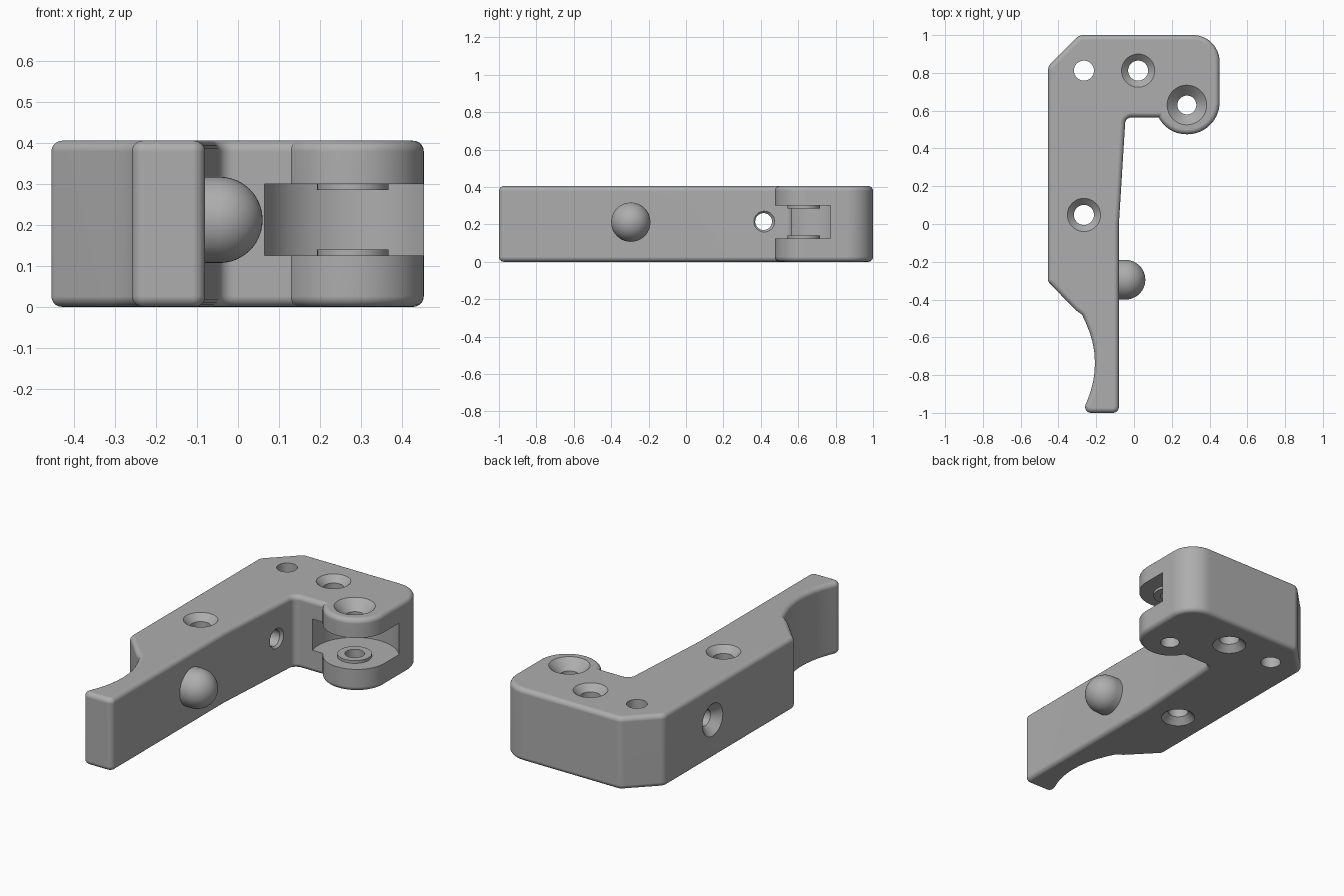
import bpy, bmesh, math
from mathutils import Vector, Matrix

if "Cube" in bpy.data.objects:
    bpy.data.objects.remove(bpy.data.objects["Cube"], do_unlink=True)

HEIGHT, ROUND = 0.405, 0.026

grey = bpy.data.materials.new("plain grey")
grey.use_nodes = True
grey.diffuse_color = (0.42, 0.42, 0.42, 1)
grey.node_tree.nodes["Principled BSDF"].inputs["Base Color"].default_value = grey.diffuse_color


def loft(name, rings, matrix=Matrix()):
    """Skin a stack of equal rings and cap both ends."""
    bm = bmesh.new()
    loops = [[bm.verts.new(matrix @ Vector(p)) for p in ring] for ring in rings]
    for low, high in zip(loops, loops[1:]):
        for i in range(len(low)):
            j = (i + 1) % len(low)
            bm.faces.new((low[i], low[j], high[j], high[i]))
    bm.faces.new(loops[0][::-1])
    bm.faces.new(loops[-1])
    bmesh.ops.recalc_face_normals(bm, faces=bm.faces)
    mesh = bpy.data.meshes.new(name)
    bm.to_mesh(mesh)
    bm.free()
    mesh.materials.append(grey)
    obj = bpy.data.objects.new(name, mesh)
    bpy.context.collection.objects.link(obj)
    return obj


def lathe(name, profile, centre, along_x=False, sides=48):
    """Turn (radius, position) pairs about a z or x axis."""
    matrix = Matrix.Translation(centre)
    if along_x:
        matrix = matrix @ Matrix.Rotation(math.pi / 2, 4, 'Y')
    turns = [2 * math.pi * i / sides for i in range(sides)]
    return loft(name, [[(r * math.cos(a), r * math.sin(a), t) for a in turns]
                       for r, t in profile], matrix)


def fillet(corners):
    """Replace each (x, y, radius) corner by an arc."""
    out = []
    for i, (x, y, r) in enumerate(corners):
        p = Vector((x, y))
        if r == 0:
            out.append(p)
            continue
        u = (Vector(corners[i - 1][:2]) - p).normalized()
        v = (Vector(corners[(i + 1) % len(corners)][:2]) - p).normalized()
        half = u.angle(v) / 2
        centre = p + (u + v).normalized() * r / math.sin(half)
        tangent = r / math.tan(half)
        start = (p + u * tangent - centre).normalized()
        end = (p + v * tangent - centre).normalized()
        steps = max(4, round((math.pi - 2 * half) / math.radians(6)))
        out += [centre + start.slerp(end, k / steps) * r for k in range(steps + 1)]
    return out


def inset(points, d):
    """Move a counterclockwise outline inwards with mitred corners."""
    out = []
    for i, p in enumerate(points):
        a = (p - points[i - 1]).normalized()
        b = (points[(i + 1) % len(points)] - p).normalized()
        na, nb = Vector((-a.y, a.x)), Vector((-b.y, b.x))
        out.append(p + (na + nb) * d / (1 + na.dot(nb)))
    return out


def combine(target, tool, operation):
    tool.hide_render = True
    mod = target.modifiers.new(operation, 'BOOLEAN')
    mod.operation, mod.solver, mod.object = operation, 'EXACT', tool
    bpy.context.view_layer.objects.active = target
    bpy.ops.object.modifier_apply(modifier=mod.name)
    bpy.data.objects.remove(tool, do_unlink=True)


def smooth(obj):
    bpy.ops.object.select_all(action='DESELECT')
    obj.select_set(True)
    bpy.context.view_layer.objects.active = obj
    bpy.ops.object.shade_smooth_by_angle(angle=math.radians(32))
    mod = obj.modifiers.new("even shading", 'WEIGHTED_NORMAL')
    mod.keep_sharp = True


# Lever body: filleted outline with rounded upper and lower rims
outline = fillet([
    (-0.08, -1, 0.032), (-0.08, 0, 0), (-0.045, 0.565, 0.035),
    (0.13, 0.565, 0), (0.178, 0.475, 0.165), (0.453, 0.475, 0.17),
    (0.453, 1, 0.14), (-0.29, 1, 0.05), (-0.455, 0.835, 0.05),
    (-0.455, -0.305, 0.03), (-0.31, -0.455, 0), (-0.275, -0.48, 0),
    (-0.16, -0.73, 0.5), (-0.275, -1, 0.032)])
steps = [math.pi / 2 * k / 5 for k in range(6)]
rim = [(ROUND * (1 - math.sin(a)), ROUND * (1 - math.cos(a))) for a in steps]
layers = rim + [(d, HEIGHT - z) for d, z in reversed(rim)]
body = loft("lever_body", [[(p.x, p.y, z) for p in inset(outline, d)] for d, z in layers])

# Round slot between the two hinge ears, with a raised washer on each ear
pivot = (0.28, 0.63, 0)
combine(body, lathe("slot_cutter", [(0.225, 0.125), (0.225, 0.3)], pivot, sides=96), 'DIFFERENCE')
for low, high in ((0.1, 0.14), (0.285, 0.32)):
    combine(body, lathe("washer", [(0.087, low), (0.087, high)], pivot), 'UNION')

# Hinge pin hole, countersunk on top only
combine(body, lathe("pin_cutter", [(0.05, -0.1), (0.05, 0.35), (0.125, 0.425)], pivot), 'DIFFERENCE')

# Plain hole and two holes countersunk at both ends
combine(body, lathe("plain_cutter", [(0.053, -0.1), (0.053, 0.5)], (-0.265, 0.812, 0)), 'DIFFERENCE')
sunk = [(0.108, -0.02), (0.053, 0.035), (0.053, HEIGHT - 0.035), (0.108, HEIGHT + 0.02)]
for x, y in ((0.022, 0.812), (-0.265, 0.048)):
    combine(body, lathe("screw_cutter", sunk, (x, y, 0)), 'DIFFERENCE')

# Cross hole through the arm
cross = [(0.105, -0.47), (0.045, -0.41), (0.045, -0.065), (0.08, -0.03)]
combine(body, lathe("cross_cutter", cross, (0, 0.415, 0.215), True), 'DIFFERENCE')
smooth(body)

# Round-ended knob on the inner side of the arm
arc = [math.radians(88) * k / 12 for k in range(13)]
dome = [(0.105, -0.12)] + [(0.105 * math.cos(a), -0.045 + 0.105 * math.sin(a)) for a in arc]
smooth(lathe("side_knob", dome, (0, -0.295, 0.212), True))
